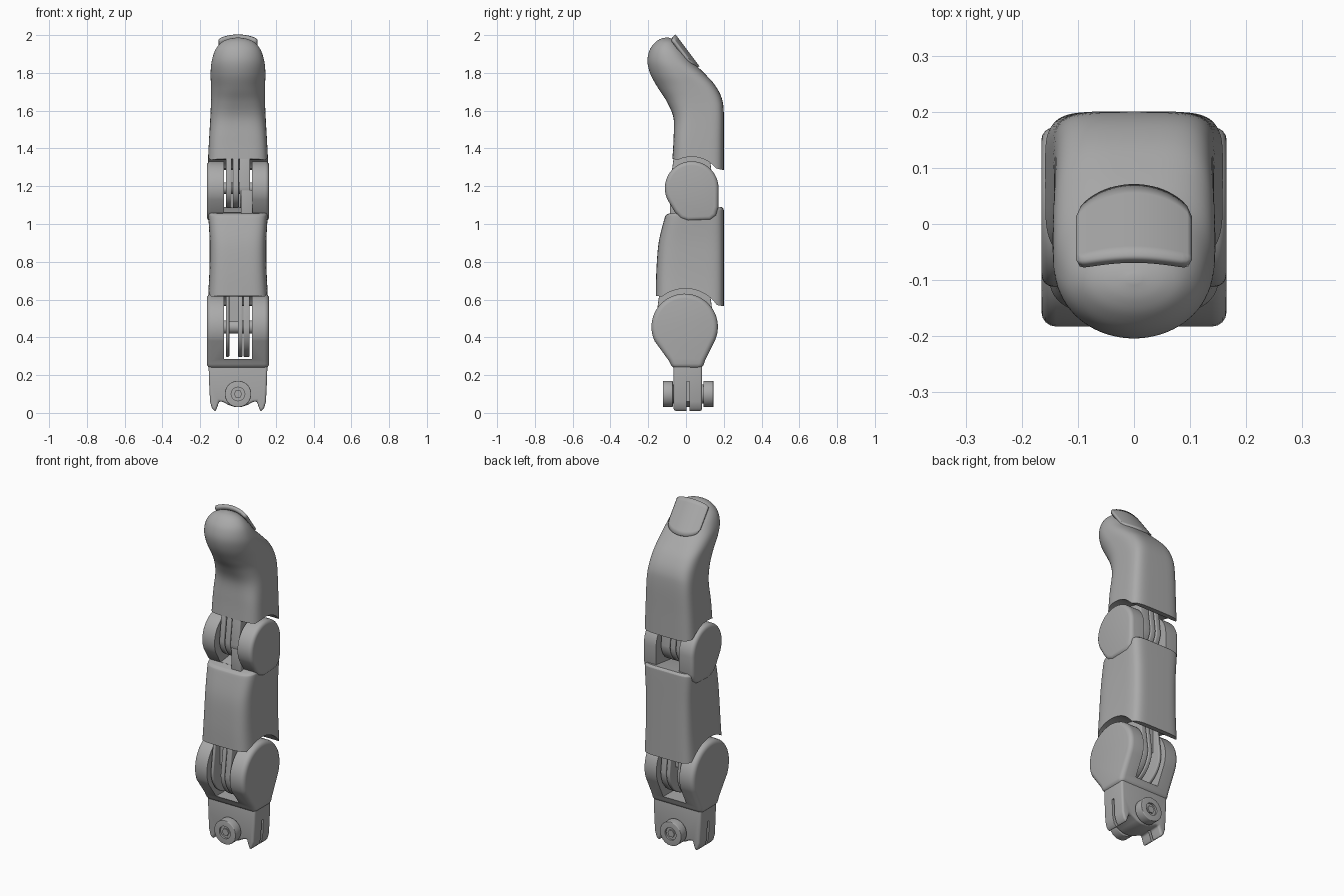
import bpy, bmesh
from math import sin, cos, pi, radians, copysign
from mathutils import Vector

if "Cube" in bpy.data.objects:
    bpy.data.objects.remove(bpy.data.objects["Cube"])

grey = bpy.data.materials.new("light_grey")
grey.use_nodes = True
grey.diffuse_color = (0.4, 0.4, 0.4, 1)
grey.node_tree.nodes["Principled BSDF"].inputs["Base Color"].default_value = (0.4, 0.4, 0.4, 1)


def select(ob):
    bpy.ops.object.select_all(action="DESELECT")
    ob.select_set(True)
    bpy.context.view_layer.objects.active = ob


def finish(name, bm, bevel=0.0):
    """Turn a bmesh into a smooth-shaded grey object."""
    bmesh.ops.recalc_face_normals(bm, faces=bm.faces)
    me = bpy.data.meshes.new(name)
    bm.to_mesh(me)
    bm.free()
    me.materials.append(grey)
    ob = bpy.data.objects.new(name, me)
    bpy.context.collection.objects.link(ob)
    select(ob)
    if bevel:
        mod = ob.modifiers.new("bevel", "BEVEL")
        mod.width, mod.segments = bevel, 4
        mod.limit_method, mod.angle_limit = "ANGLE", radians(40)
        bpy.ops.object.modifier_apply(modifier=mod.name)
    bpy.ops.object.shade_smooth_by_angle(angle=radians(35))
    return ob


def cut(ob, *cutters):
    for c in cutters:
        c.hide_render = True
        select(ob)
        mod = ob.modifiers.new("cut", "BOOLEAN")
        mod.operation, mod.object, mod.solver = "DIFFERENCE", c, "EXACT"
        bpy.ops.object.modifier_apply(modifier=mod.name)
        bpy.data.objects.remove(c)
    select(ob)
    bpy.ops.object.shade_smooth_by_angle(angle=radians(35))


def prism(name, pts, lo, hi, axis="x", bevel=0.0):
    """Extrude a profile: (y, z) points along x, or (x, z) points along y."""
    place = (lambda a, b, t: (t, a, b)) if axis == "x" else (lambda a, b, t: (a, t, b))
    bm = bmesh.new()
    rings = [[bm.verts.new(place(a, b, t)) for a, b in pts] for t in (lo, hi)]
    n = len(pts)
    for i in range(n):
        j = (i + 1) % n
        bm.faces.new((rings[0][i], rings[0][j], rings[1][j], rings[1][i]))
    bm.faces.new(rings[0])
    bm.faces.new(rings[1])
    return finish(name, bm, bevel)


def arc(a, b, r, start, end, n=32):
    return [(a + r * cos(radians(start + (end - start) * i / n)),
             b + r * sin(radians(start + (end - start) * i / n))) for i in range(n + 1)]


def circle(a, b, r, n=64):
    return arc(a, b, r, 0, 360, n)[:-1]


def box(name, x, y, z, bevel=0.0):
    return prism(name, [(y[0], z[0]), (y[1], z[0]), (y[1], z[1]), (y[0], z[1])], *x, bevel=bevel)


def spline(a, b, c, d, t):
    return [0.5 * (2 * q + (r - p) * t + (2 * p - 5 * q + 4 * r - s) * t * t
                   + (3 * q - p - 3 * r + s) * t ** 3) for p, q, r, s in zip(a, b, c, d)]


def loft(name, sections, steps=5, n=72):
    """Sections: front y, front z, back y, back z, half width, front and back squareness."""
    s = [sections[0]] + sections + [sections[-1]]
    rows = [spline(*s[i:i + 4], k / steps) for i in range(len(s) - 3) for k in range(steps)]
    rows.append(sections[-1])
    bm = bmesh.new()
    rings = []
    for fy, fz, by, bz, w, nf, nb in rows:
        ring = []
        for i in range(n):
            c, q = cos(2 * pi * i / n), sin(2 * pi * i / n)
            e = 2 / (nb if q > 0 else nf)
            x = w * copysign(abs(c) ** e, c)
            h = copysign(abs(q) ** e, q) / 2
            ring.append(bm.verts.new((x, (fy + by) / 2 + h * (by - fy), (fz + bz) / 2 + h * (bz - fz))))
        rings.append(ring)
    for r0, r1 in zip(rings, rings[1:]):
        for i in range(n):
            j = (i + 1) % n
            bm.faces.new((r0[i], r0[j], r1[j], r1[i]))
    bm.faces.new(rings[0])
    bm.faces.new(rings[-1])
    return finish(name, bm)


# Fingertip shell, arched over the upper knuckle
tip = loft("fingertip_shell", [
    (-.072, 1.345, .2, 1.285, .16, 4, 5),
    (-.066, 1.45, .2, 1.42, .154, 4, 5),
    (-.066, 1.56, .2, 1.59, .146, 3.2, 5),
    (-.1, 1.645, .188, 1.67, .143, 2.5, 4.5),
    (-.145, 1.715, .15, 1.74, .143, 2.1, 4),
    (-.187, 1.79, .095, 1.80, .145, 2, 3.2),
    (-.204, 1.86, .04, 1.855, .14, 2, 2.6),
    (-.193, 1.92, -.005, 1.915, .122, 2, 2.3),
    (-.165, 1.96, -.035, 1.955, .092, 2, 2),
    (-.135, 1.98, -.06, 1.975, .055, 2, 2),
    (-.105, 1.987, -.09, 1.986, .01, 2, 2)])
cut(tip, prism("tip_cutter", circle(.03, 1.19, .166), -.3, .3))

# Fingernail: a curved plate with a rounded root and free edge
bm = bmesh.new()
root, edge = Vector((0, .064, 1.83)), Vector((0, -.062, 1.998))
cols, rows = 24, 8
grid = []
for i in range(cols + 1):
    x = -.1 + .2 * i / cols
    round_off = 1 - max(0, 1 - (x / .1) ** 2) ** .5
    v0, v1 = .32 * round_off, 1 - .08 * round_off
    sag = Vector((0, -.8, -.6)) * (2.2 * x * x)
    col = []
    for j in range(rows + 1):
        p = root.lerp(edge, v0 + (v1 - v0) * j / rows) + sag
        col.append(bm.verts.new((x, p.y, p.z)))
    grid.append(col)
for a, b in zip(grid, grid[1:]):
    for j in range(rows):
        bm.faces.new((a[j], b[j], b[j + 1], a[j + 1]))
nail = finish("fingernail", bm)
mod = nail.modifiers.new("thickness", "SOLIDIFY")
mod.thickness, mod.offset = .018, 0

# Middle shell, arched over the lower knuckle
middle = loft("middle_shell", [
    (-.16, .62, .2, .565, .16, 4.5, 6),
    (-.157, .75, .2, .72, .152, 4.5, 6),
    (-.145, .9, .2, .9, .15, 4.5, 6),
    (-.115, 1.025, .2, 1.06, .157, 4.5, 6),
    (-.105, 1.047, .198, 1.08, .155, 4.5, 6),
    (-.095, 1.054, .188, 1.09, .148, 4.5, 6)])
cut(middle, prism("middle_cutter", circle(-.003, .455, .203), -.3, .3))

# Upper and lower knuckles: rounded forks with an open gap
upper = prism("upper_knuckle", arc(.03, 1.19, .142, 0, 205)
              + [(-.06, 1.065), (-.03, 1.03), (.01, 1.015), (.13, 1.02), (.16, 1.045), (.172, 1.09)],
              -.165, .165, bevel=.022)
cut(upper, box("upper_gap", (-.075, .075), (-.4, .4), (1.06, 1.5)))
lower = prism("lower_knuckle", arc(-.007, .455, .176, -22, 205)
              + [(-.09, .275), (-.072, .235), (.088, .235), (.1, .275)],
              -.165, .165, bevel=.026)
cut(lower, box("lower_gap", (-.075, .075), (-.4, .4), (.285, .9)))

# Link plates inside both gaps, running up into the shell above


def link_plate(name, x, y, z, r, top):
    prism(name, arc(y, z, r, 180, 360) + [(y + r * .8, top), (y - r * .8, top)], *x, bevel=.005)


for i, x in enumerate([(-.064, -.046), (0, .024), (.028, .062)]):
    link_plate(f"lower_link_{i + 1}", x, -.007, .455, .158, .69)
for i, x in enumerate([(-.064, -.034), (-.028, .004), (.008, .064)]):
    link_plate(f"upper_link_{i + 1}", x, .03, 1.2, .115, 1.38)
box("lower_link_bridge", (-.05, .005), (-.1, .1), (.48, .67))
box("upper_stop_block", (.015, .077), (-.085, .02), (1.05, 1.18), bevel=.006)
for name, y, z, r in (("lower_axle", -.007, .455, .035), ("upper_axle", .03, 1.19, .03)):
    prism(name, circle(y, z, r, 32), -.1, .1)

# Base lug with scalloped lower edge and side slots
half = [(.156, .26), (.153, .16), (.148, .06), (.138, .025), (.12, .005), (.108, .035),
        (.1, .062), (.08, .058), (.05, .042), (.02, .032)]
base = prism("base_lug", half + [(-x, z) for x, z in reversed(half)], -.066, .086, axis="y", bevel=.012)
cut(base, *[box("slot_cutter", x, (.002, .018), (-.1, .165)) for x in ((-.3, -.09), (.09, .3))])

# Pivot bolts on both faces of the base, each with a hexagonal socket
prism("pivot_shaft", circle(0, .1, .05, 40), -.1, .115, axis="y")
for name, outer, inner in (("front_bolt", -.123, -.07), ("back_bolt", .145, .092)):
    lo, hi = sorted((outer, inner))
    bolt = prism(name, circle(0, .1, .07, 48), lo, hi, axis="y", bevel=.004)
    cut(bolt, prism("socket_cutter", circle(0, .1, .036, 32), outer - .012, outer + .012, axis="y"))
    prism(name + "_hub", circle(0, .1, .022, 6), lo + .004, hi - .004, axis="y")
